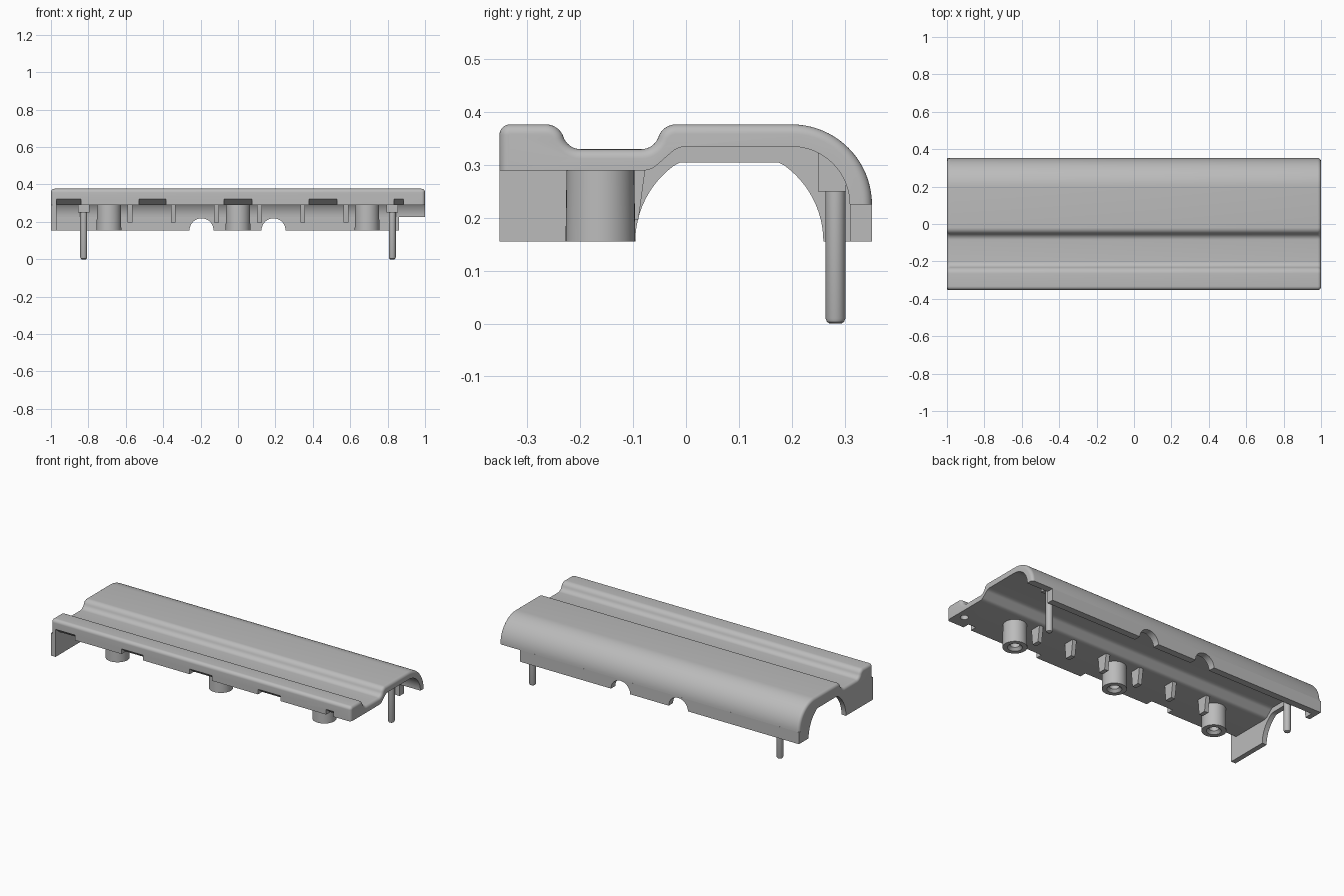
import bpy, bmesh
from math import sin, cos, radians, pi

cube = bpy.data.objects.get("Cube")
if cube:
    bpy.data.objects.remove(cube)

grey = bpy.data.materials.new("light_grey")
grey.use_nodes = True
grey.diffuse_color = (0.5, 0.5, 0.5, 1)
grey.node_tree.nodes["Principled BSDF"].inputs["Base Color"].default_value = (0.5, 0.5, 0.5, 1)


def finish(name, bm):
    bmesh.ops.recalc_face_normals(bm, faces=bm.faces)
    mesh = bpy.data.meshes.new(name)
    bm.to_mesh(mesh)
    bm.free()
    mesh.materials.append(grey)
    obj = bpy.data.objects.new(name, mesh)
    bpy.context.collection.objects.link(obj)
    return obj


def smooth(obj):
    bpy.ops.object.select_all(action='DESELECT')
    obj.select_set(True)
    bpy.context.view_layer.objects.active = obj
    bpy.ops.object.shade_smooth_by_angle(angle=radians(35))


def loft(bm, rings, closed=False):
    """Bridge equal rings of 3D points; cap the ends unless closed."""
    rows = [[bm.verts.new(p) for p in ring] for ring in rings]
    n = len(rows[0])
    for a, b in zip(rows, rows[1:] + (rows[:1] if closed else [])):
        for i in range(n):
            j = (i + 1) % n
            bm.faces.new((a[i], a[j], b[j], b[i]))
    if not closed:
        bm.faces.new(rows[0])
        bm.faces.new(rows[-1])


def along_x(pts, a, b):
    return [[(x, y, z) for y, z in pts] for x in (a, b)]


def along_y(pts, a, b):
    return [[(x, y, z) for x, z in pts] for y in (a, b)]


def lathe(bm, x, y, profile, n=32):
    """Spin a closed (radius, z) profile about a vertical axis."""
    angles = [2 * pi * i / n for i in range(n)]
    loft(bm, [[(x + r * cos(t), y + r * sin(t), z) for t in angles] for r, z in profile])


def arc(cy, cz, r, a0, a1, n=8, side=1):
    """Arc points with outward normals; side is -1 for hollows."""
    out = []
    for i in range(n + 1):
        t = radians(a0 + (a1 - a0) * i / n)
        out.append((cy + r * cos(t), cz + r * sin(t), side * cos(t), side * sin(t)))
    return out


# Cover shell: constant section with rounded outer edges at both ends
outer = ([(-0.353, 0.29, -1, 0)]
         + arc(-0.333, 0.357, 0.02, 180, 90)
         + arc(-0.265, 0.342, 0.035, 90, 19.2)
         + arc(-0.199, 0.365, 0.035, 199.2, 270, side=-1)
         + arc(-0.085, 0.365, 0.035, 270, 340.8, side=-1)
         + arc(-0.019, 0.342, 0.035, 160.8, 90)
         + arc(0.2, 0.225, 0.152, 90, 0, 20))
inner = [p[:2] for p in arc(0.2, 0.225, 0.11, 0, 90, 16)
         + arc(0, 0.295, 0.04, 90, 135)
         + arc(-0.08, 0.326, 0.036, -45, -90)]
ROUND = 0.018
stations = [(1 - ROUND + ROUND * sin(radians(t)), ROUND * (1 - cos(radians(t))))
            for t in range(0, 91, 15)]
stations = [(-x, d) for x, d in reversed(stations)] + stations
bm = bmesh.new()
loft(bm, [[(x, y - ny * d, z - nz * d) for y, z, ny, nz in outer]
          + [(x, y, z) for y, z in inner] for x, d in stations])
shell = finish("cover_shell", bm)

# Sloped notches under the front lip and a screw hole at the open end
wedge = [(-0.37, 0.322), (-0.354, 0.322), (-0.30, 0.28), (-0.37, 0.28)]
bm = bmesh.new()
for a, b in ((-0.97, -0.84), (-0.53, -0.385), (-0.075, 0.075), (0.38, 0.53), (0.835, 0.885)):
    loft(bm, along_x(wedge, a, b))
lathe(bm, 0.95, -0.27, [(0.022, 0.27), (0.022, 0.335)], 20)
cutter = finish("notch_cutter", bm)
cutter.hide_render = True
cut = shell.modifiers.new("notches", 'BOOLEAN')
cut.operation = 'DIFFERENCE'
cut.solver = 'EXACT'
cut.object = cutter
bpy.context.view_layer.objects.active = shell
bpy.ops.object.modifier_apply(modifier="notches")
bpy.data.objects.remove(cutter)
smooth(shell)

# End wall with a flat-topped round arch
opening = [(y, min(z, 0.305)) for y, z, _, _ in arc(0.082, 0.155, 0.178, 0, 180, 40)]
wall = ([(-0.353, 0.155), (-0.353, 0.291), (-0.07, 0.298), (-0.01, 0.345)]
        + [p[:2] for p in arc(0.2, 0.225, 0.125, 90, 0, 12)]
        + [(0.352, 0.225), (0.352, 0.155)] + opening)
bm = bmesh.new()
loft(bm, along_x(wall, -1, -0.97))
smooth(finish("end_wall", bm))

# Rear skirt with two half-round cable notches
skirt = [(0.86, 0.226), (-0.98, 0.226), (-0.98, 0.155)]
for cx in (-0.195, 0.19):
    skirt += [p[:2] for p in arc(cx, 0.155, 0.064, 180, 0, 20)]
skirt.append((0.86, 0.155))
bm = bmesh.new()
loft(bm, along_y(skirt, 0.311, 0.352))
smooth(finish("rear_skirt", bm))

# Screw bosses with countersunk bores
for name, x in (("right", -0.69), ("middle", 0), ("left", 0.69)):
    bm = bmesh.new()
    lathe(bm, x, -0.162, [(0.064, 0.3), (0.066, 0.155), (0.04, 0.155),
                          (0.026, 0.17), (0.026, 0.27)], 40)
    smooth(finish(name + "_screw_boss", bm))

# Gusset ribs under the channel
rib = [(-0.145, 0.3), (-0.135, 0.197), (-0.09, 0.197), (-0.076, 0.3)]
bm = bmesh.new()
for i in range(6):
    x = (i - 2.5) * 0.231
    loft(bm, along_x(rib, x - 0.013, x + 0.013))
finish("gusset_ribs", bm)

# Locating pins and their mounting blocks
block = [(0.25, 0.25), (0.303, 0.25), (0.303, 0.27), (0.285, 0.315), (0.25, 0.335)]
for name, x in (("right", -0.825), ("left", 0.825)):
    bm = bmesh.new()
    lathe(bm, x, 0.283, [(0.011, 0), (0.016, 0.003), (0.019, 0.01), (0.019, 0.26)], 24)
    smooth(finish(name + "_locating_pin", bm))
    bm = bmesh.new()
    loft(bm, along_x(block, x - 0.03, x + 0.03))
    finish(name + "_pin_block", bm)
